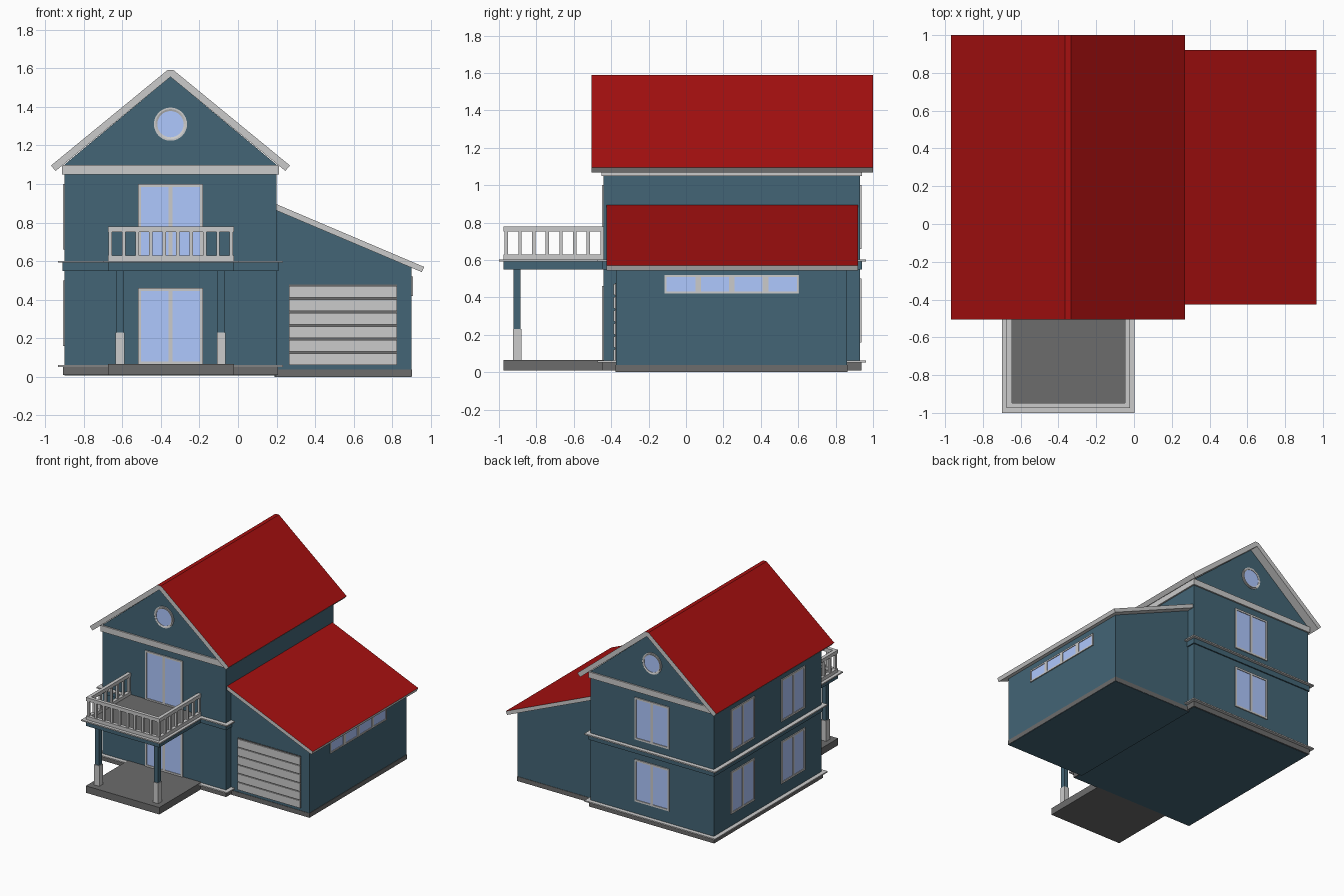
import bpy, bmesh, math
from mathutils import Matrix, Vector

if "Cube" in bpy.data.objects:
    bpy.data.objects.remove(bpy.data.objects["Cube"])


def material(name, rgb):
    m = bpy.data.materials.new(name)
    m.diffuse_color = (*rgb, 1)
    m.use_nodes = True
    m.node_tree.nodes["Principled BSDF"].inputs["Base Color"].default_value = m.diffuse_color
    return m


WALL = material("wall_blue", (0.056, 0.13, 0.18))
RED = material("roof_red", (0.38, 0.005, 0.005))
GLASS = material("glass", (0.43, 0.58, 1.0))
DARK = material("dark_grey", (0.15, 0.15, 0.15))


def finish(name, bm, mat=None, matrix=None):
    bmesh.ops.recalc_face_normals(bm, faces=bm.faces)
    me = bpy.data.meshes.new(name)
    bm.to_mesh(me)
    bm.free()
    if mat:
        me.materials.append(mat)
    ob = bpy.data.objects.new(name, me)
    if matrix:
        ob.matrix_world = matrix
    bpy.context.collection.objects.link(ob)
    return ob


def boxes(name, items, mat=None, matrix=None):
    """Join boxes given as (x0, x1, y0, y1, z0, z1)."""
    bm = bmesh.new()
    for x0, x1, y0, y1, z0, z1 in items:
        m = Matrix.Translation(((x0 + x1) / 2, (y0 + y1) / 2, (z0 + z1) / 2))
        bmesh.ops.create_cube(bm, size=1, matrix=m @ Matrix.Diagonal((x1 - x0, y1 - y0, z1 - z0, 1)))
    return finish(name, bm, mat, matrix)


def prism(name, pts, y0, y1, mat=None):
    """Extrude an x-z outline along y."""
    bm = bmesh.new()
    f = bm.faces.new([bm.verts.new((x, y0, z)) for x, z in pts])
    r = bmesh.ops.extrude_face_region(bm, geom=[f])
    bmesh.ops.translate(bm, vec=(0, y1 - y0, 0), verts=[v for v in r["geom"] if isinstance(v, bmesh.types.BMVert)])
    return finish(name, bm, mat)


def roof(name, pts, y0, y1):
    """Pale slab whose upward faces are red."""
    ob = prism(name, pts, y0, y1)
    ob.data.materials.append(None)
    ob.data.materials.append(RED)
    for p in ob.data.polygons:
        p.material_index = 1 if p.normal.z > 0.3 else 0


def window(name, pos, angle, w, z0, z1, panes=2, mull=0.02, fr=0.015):
    """Window facing -y, turned about z by angle and moved to pos."""
    m = Matrix.Translation(Vector((*pos, 0))) @ Matrix.Rotation(math.radians(angle), 4, "Z")
    h = w / 2
    d = (-0.008, 0.01)
    bars = [(-h, -h + fr, *d, z0, z1), (h - fr, h, *d, z0, z1),
            (-h + fr, h - fr, *d, z0, z0 + fr), (-h + fr, h - fr, *d, z1 - fr, z1)]
    for i in range(1, panes):
        c = -h + w * i / panes
        bars.append((c - mull / 2, c + mull / 2, *d, z0 + fr, z1 - fr))
    boxes(name + "_frame", bars, None, m)
    boxes(name + "_glass", [(-h + fr / 2, h - fr / 2, -0.003, 0.008, z0 + fr / 2, z1 - fr / 2)], GLASS, m)


def round_window(name, y, s):
    m = Matrix.Translation((-0.35, y, 1.31))
    bm = bmesh.new()
    prof = [(0.068, 0.01), (0.068, -0.008), (0.078, -0.012), (0.078, -0.006), (0.086, -0.006), (0.086, 0.01)]
    vs = [bm.verts.new((r, d * s, 0)) for r, d in prof]
    es = [bm.edges.new((vs[i], vs[(i + 1) % len(vs)])) for i in range(len(vs))]
    bmesh.ops.spin(bm, geom=vs + es, cent=(0, 0, 0), axis=(0, 1, 0), angle=math.tau, steps=32)
    bmesh.ops.remove_doubles(bm, verts=bm.verts, dist=1e-4)
    finish(name + "_frame", bm, None, m)
    bm = bmesh.new()
    bmesh.ops.create_cone(bm, cap_ends=True, segments=32, radius1=0.07, radius2=0.07, depth=0.01,
                          matrix=Matrix.Rotation(math.pi / 2, 4, "X"))
    finish(name + "_glass", bm, GLASS, m)


# Main house: walls with gable, plinth, ledges and eave band
X0, X1, Y0, Y1, XM = -0.90, 0.20, -0.44, 0.93, -0.35
prism("house_walls", [(X0, 0.008), (X1, 0.008), (X1, 1.10), (XM, 1.556), (X0, 1.10)], Y0, Y1, WALL)


def around(name, o, z0, z1, mat=None):
    boxes(name, [(X0 - o, X1 + o, Y0 - o, Y1 + o, z0, z1)], mat)


around("house_plinth", 0.008, 0.01, 0.052, DARK)
around("lower_ledge", 0.033, 0.052, 0.062)
around("floor_beam", 0.01, 0.55, 0.592, WALL)
around("upper_ledge", 0.033, 0.592, 0.602)
around("eave_band", 0.012, 1.05, 1.098)

# Main roof, one chevron slab with a narrow flat ridge
roof("main_roof", [(XM - 0.595, 1.068), (XM - 0.62, 1.095), (XM - 0.016, 1.59), (XM + 0.016, 1.59),
                   (XM + 0.62, 1.095), (XM + 0.595, 1.068), (XM, 1.555)], -0.505, 1.0)

# Garage with lean-to roof
prism("garage_walls", [(0.19, 0.0), (0.90, 0.0), (0.90, 0.567), (0.19, 0.868)], -0.375, 0.86, WALL)
boxes("garage_plinth", [(0.19, 0.903, -0.378, 0.863, 0.002, 0.038)], DARK)
roof("garage_roof", [(0.195, 0.864), (0.953, 0.543), (0.965, 0.57), (0.195, 0.897)], -0.425, 0.92)

# Garage door: backing sheet and six slats
boxes("garage_door_backing", [(0.265, 0.825, -0.379, -0.37, 0.062, 0.478)], DARK)
boxes("garage_door_slats", [(0.265, 0.825, -0.387, -0.372, 0.062 + i * 0.07, 0.121 + i * 0.07) for i in range(6)])

# Windows and doors
window("front_door", (XM, Y0), 0, 0.335, 0.065, 0.46)
window("balcony_door", (XM, Y0), 0, 0.335, 0.602, 1.0)
for floor, z in (("lower", 0.16), ("upper", 0.66)):
    window(floor + "_back_window", (XM, Y1), 180, 0.31, z, z + 0.34)
    for side, y in (("rear", 0.565), ("fore", -0.075)):
        window(f"{floor}_left_{side}_window", (X0, y), -90, 0.30, z, z + 0.34)
window("garage_window", (0.90, 0.245), 90, 0.72, 0.42, 0.52, 4, 0.03, 0.012)
round_window("front_round_window", Y0, 1)
round_window("back_round_window", Y1, -1)

# Porch slab, columns and balcony deck
PX0, PX1, PY = -0.675, -0.02, -0.975
boxes("porch_slab", [(PX0, PX1, PY, Y0, 0.01, 0.066)], DARK)
for side, x in (("left", -0.612), ("right", -0.087)):
    boxes(side + "_column", [(x - 0.018, x + 0.018, -0.921, -0.885, 0.22, 0.56)], WALL)
    boxes(side + "_column_base", [(x - 0.023, x + 0.023, -0.926, -0.88, 0.06, 0.23)])
boxes("balcony_beam", [(PX0, PX1, PY, Y0, 0.55, 0.592)], WALL)
boxes("balcony_ledge", [(-0.70, 0.003, -1.0, Y0, 0.592, 0.602)])
boxes("balcony_floor", [(-0.655, -0.04, -0.955, Y0, 0.60, 0.606)], DARK)

# Balcony railing: rails on three sides plus balusters
T = 0.028
rail = []
for z0, z1 in ((0.602, 0.63), (0.752, 0.78)):
    rail += [(PX0, PX1, PY, PY + T, z0, z1),
             (PX0, PX0 + T, PY + T, Y0, z0, z1), (PX1 - T, PX1, PY + T, Y0, z0, z1)]
B = 0.009
xa, xb, ya, yb = PX0 + T / 2, PX1 - T / 2, PY + T / 2, Y0 - B
posts = [(xa + (xb - xa) * i / 9, ya) for i in range(10)]
posts += [(x, ya + (yb - ya) * i / 7) for x in (xa, xb) for i in range(1, 8)]
boxes("balcony_rails", rail)
boxes("balcony_balusters", [(x - B, x + B, y - B, y + B, 0.625, 0.757) for x, y in posts])
